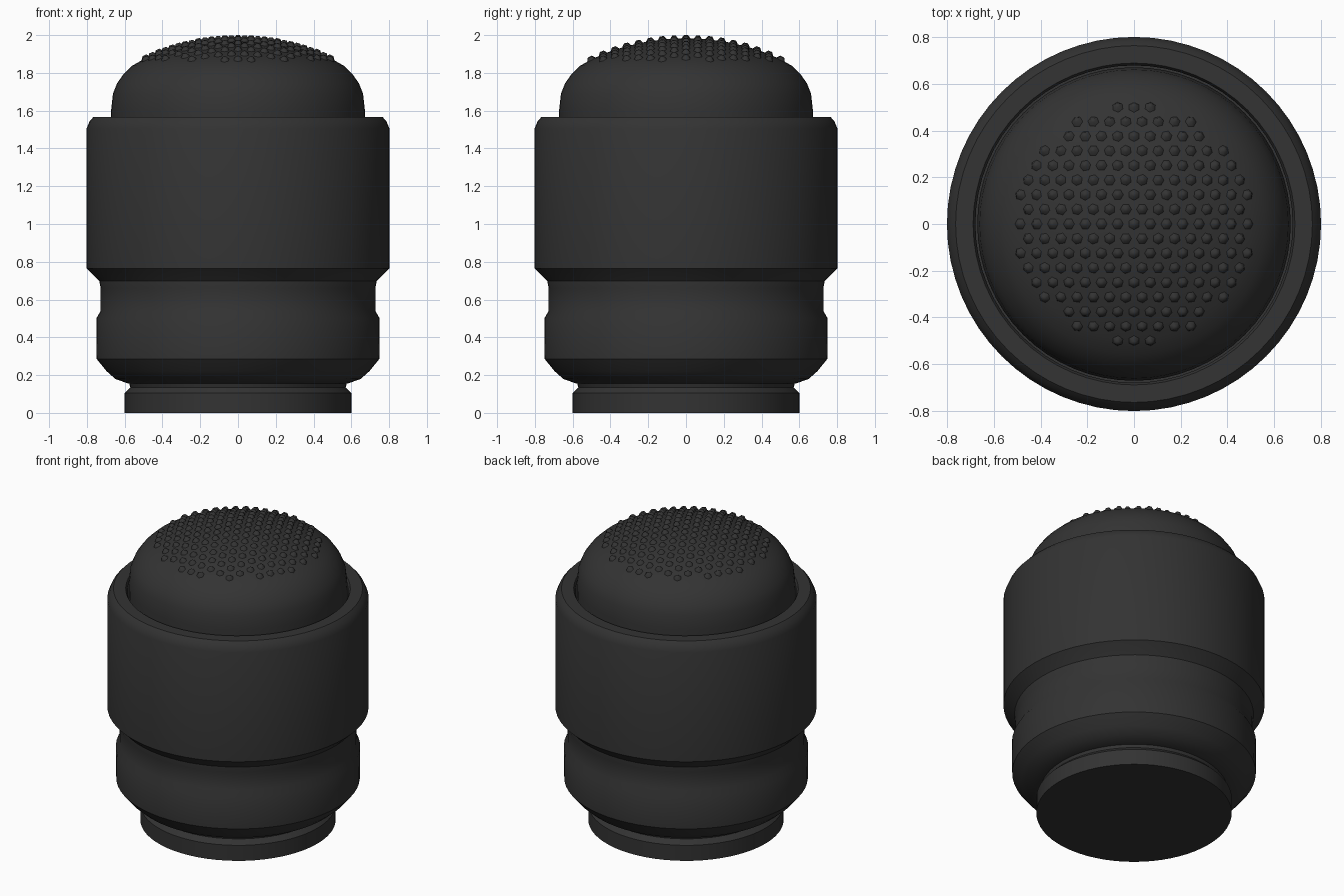
import bpy, bmesh, math
from mathutils import Matrix, Vector

cube = bpy.data.objects.get("Cube")
if cube:
    bpy.data.objects.remove(cube, do_unlink=True)

SIDES = 64

# One dark rubber colour for everything
rubber = bpy.data.materials.new("dark_grey")
rubber.use_nodes = True
colour = (0.033, 0.033, 0.033, 1)
rubber.diffuse_color = colour
bsdf = rubber.node_tree.nodes["Principled BSDF"]
bsdf.inputs["Base Color"].default_value = colour
bsdf.inputs["Roughness"].default_value = 0.7


def finish(name, bm, angle):
    bmesh.ops.recalc_face_normals(bm, faces=bm.faces)
    mesh = bpy.data.meshes.new(name)
    bm.to_mesh(mesh)
    bm.free()
    mesh.materials.append(rubber)
    obj = bpy.data.objects.new(name, mesh)
    bpy.context.collection.objects.link(obj)
    bpy.ops.object.select_all(action="DESELECT")
    obj.select_set(True)
    bpy.context.view_layer.objects.active = obj
    bpy.ops.object.shade_smooth_by_angle(angle=math.radians(angle))
    return obj


def lathe(name, profile, angle=35):
    """Spin a (radius, height) profile around z."""
    bm = bmesh.new()
    verts = [bm.verts.new((r, 0, z)) for r, z in profile]
    edges = [bm.edges.new(pair) for pair in zip(verts, verts[1:])]
    bmesh.ops.spin(bm, geom=verts + edges, cent=(0, 0, 0), axis=(0, 0, 1),
                   angle=math.tau, steps=SIDES, use_duplicate=False)
    bmesh.ops.remove_doubles(bm, verts=bm.verts, dist=0.0005)
    return finish(name, bm, angle)


# Foot disc with a pinched neck
lathe("foot", [(0, 0), (0.6, 0), (0.6, 0.105), (0.57, 0.135), (0.58, 0.17), (0, 0.17)])

# Lower band and recessed waist
lathe("lower_band", [(0, 0.155), (0.58, 0.155), (0.65, 0.18), (0.695, 0.22), (0.748, 0.285),
                     (0.75, 0.5), (0.727, 0.54), (0.727, 0.66), (0.735, 0.7), (0.73, 0.75)])

# Wide sleeve with chamfered rims, hollow at the top
lathe("sleeve", [(0.72, 0.68), (0.74, 0.705), (0.802, 0.765), (0.802, 1.505), (0.785, 1.545),
                 (0.765, 1.567), (0.69, 1.567), (0.68, 1.55), (0.68, 1.45), (0, 1.45)])

# Rounded cap
cap = [(0.672, 1.46), (0.672, 1.6), (0.662, 1.69), (0.64, 1.745), (0.605, 1.795),
       (0.56, 1.838), (0.5, 1.872), (0.42, 1.907), (0.32, 1.94), (0.2, 1.967),
       (0.1, 1.979), (0, 1.982)]
lathe("cap", cap)


def cap_point(radius):
    """Height and slope of the cap at a given radius."""
    for (r0, z0), (r1, z1) in zip(cap[1:], cap[2:]):
        if r1 <= radius <= r0:
            slope = (z1 - z0) / (r1 - r0)
            return z0 + slope * (radius - r0), slope


# Grip studs in staggered rows over the crown
bm = bmesh.new()
STEP, COUNT = 0.07, 8
for row in range(-COUNT, COUNT + 1):
    for col in range(-COUNT, COUNT + 1):
        x = (col + 0.5 * (row % 2)) * STEP
        y = row * STEP * 0.9
        radius = math.hypot(x, y)
        if radius > 0.51:
            continue
        z, slope = cap_point(radius)
        outward = Vector((x, y, 0)).normalized() if radius > 0 else Vector()
        normal = Vector((0, 0, 1)) - outward * slope
        tilt = normal.to_track_quat("Z", "Y").to_matrix().to_4x4()
        bmesh.ops.create_cone(bm, segments=6, radius1=0.03, radius2=0.011, depth=0.026,
                              cap_ends=True, matrix=Matrix.Translation((x, y, z + 0.005)) @ tilt)
finish("grip_studs", bm, 60)
